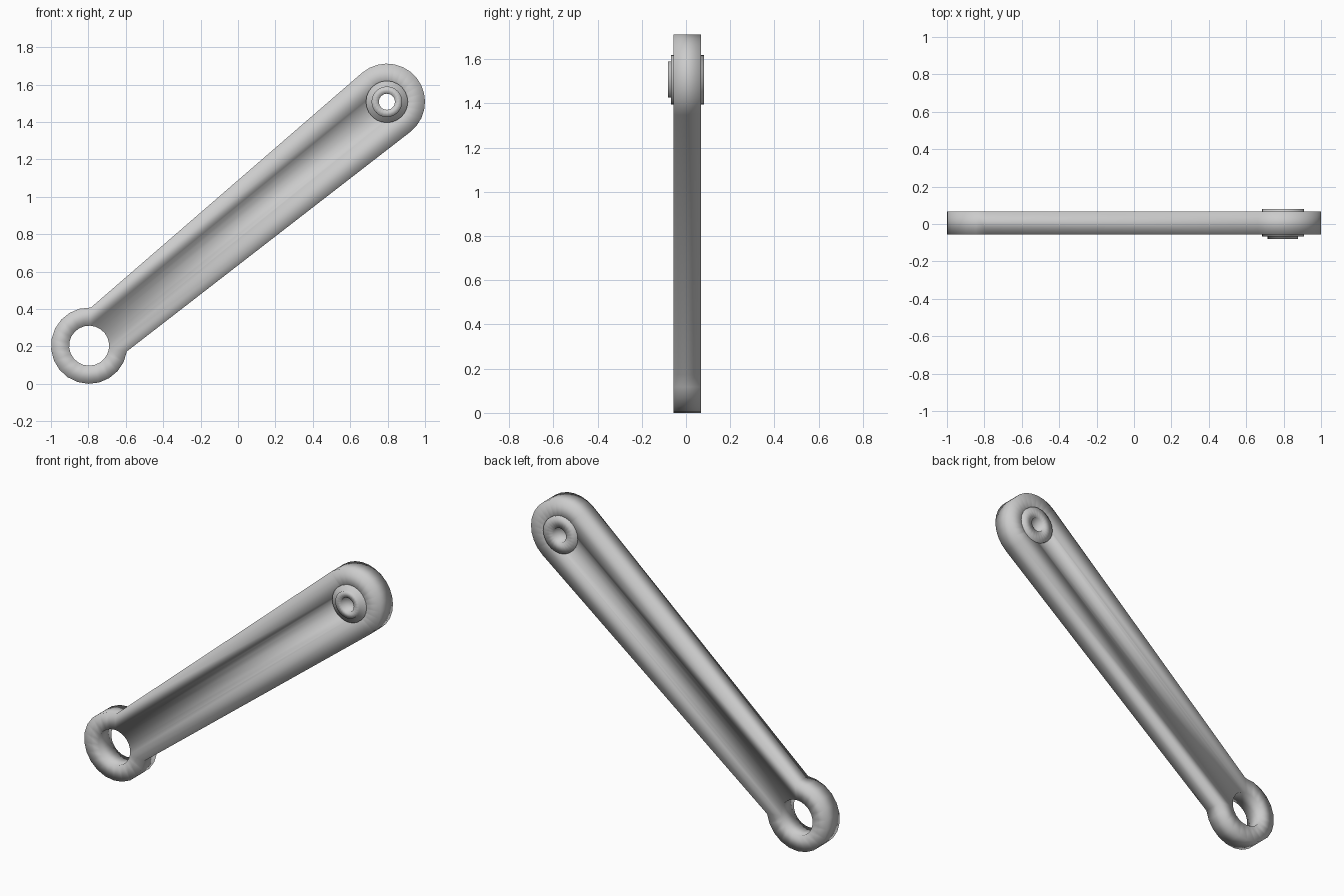
import bpy, bmesh
from math import sin, cos, radians, pi
from mathutils import Vector

if "Cube" in bpy.data.objects:
    bpy.data.objects.remove(bpy.data.objects["Cube"])

RING = Vector((-0.796, 0, 0.204))
HEAD = Vector((0.796, 0, 1.508))
AXIS = (HEAD - RING).normalized()
SIDE = Vector((-AXIS.z, 0, AXIS.x))
Y_FRONT, Y_BACK = -0.056, 0.067


def finish(name, bm):
    bmesh.ops.recalc_face_normals(bm, faces=bm.faces)
    mesh = bpy.data.meshes.new(name)
    bm.to_mesh(mesh)
    bm.free()
    mesh.shade_smooth()
    obj = bpy.data.objects.new(name, mesh)
    bpy.context.collection.objects.link(obj)
    return obj


def arc(bm, centre, radius, start, end, steps):
    """Points on an arc; angles in degrees measured from the arm axis."""
    pts = []
    for i in range(steps + 1):
        a = radians(start + (end - start) * i / steps)
        p = centre + radius * (cos(a) * AXIS + sin(a) * SIDE)
        pts.append(bm.verts.new((p.x, Y_FRONT, p.z)))
    return pts


def strip(bm, a, b):
    for i in range(len(a) - 1):
        bm.faces.new((a[i], a[i + 1], b[i + 1], b[i]))


# Arm: eye ring at the bottom, tapered bar, round head at the top
bm = bmesh.new()
ring_out = arc(bm, RING, 0.204, 48, 312, 16)
ring_in = arc(bm, RING, 0.107, 48, 312, 16)
ring_near = arc(bm, RING, 0.107, 48, -48, 6)[1:-1]
head_out = arc(bm, HEAD, 0.204, 91, -91, 14)
head_in = arc(bm, HEAD, 0.075, 91, -91, 14)
head_near = arc(bm, HEAD, 0.075, 91, 269, 6)[1:-1]
strip(bm, ring_out, ring_in)
strip(bm, head_out, head_in)
strip(bm, [ring_out[0], ring_in[0]] + ring_near + [ring_in[-1], ring_out[-1]],
      [head_out[0], head_in[0]] + head_near + [head_in[-1], head_out[-1]])
bmesh.ops.delete(bm, geom=[v for v in bm.verts if not v.link_faces], context='VERTS')
res = bmesh.ops.extrude_face_region(bm, geom=bm.faces[:], use_keep_orig=True)
for v in res["geom"]:
    if isinstance(v, bmesh.types.BMVert):
        v.co.y = Y_BACK
finish("arm", bm)

# Bushing: stepped sleeve through the head, with flanges on both faces
profile = [(0.043, -0.081), (0.082, -0.081), (0.082, -0.068), (0.112, -0.068),
           (0.112, 0.081), (0.043, 0.081)]
bm = bmesh.new()
N = 24
rows = [[bm.verts.new((HEAD.x + r * cos(2 * pi * k / N), y, HEAD.z + r * sin(2 * pi * k / N)))
         for k in range(N)] for r, y in profile]
for i in range(len(rows)):
    a, b = rows[i], rows[(i + 1) % len(rows)]
    strip(bm, a + a[:1], b + b[:1])
finish("bushing", bm)
